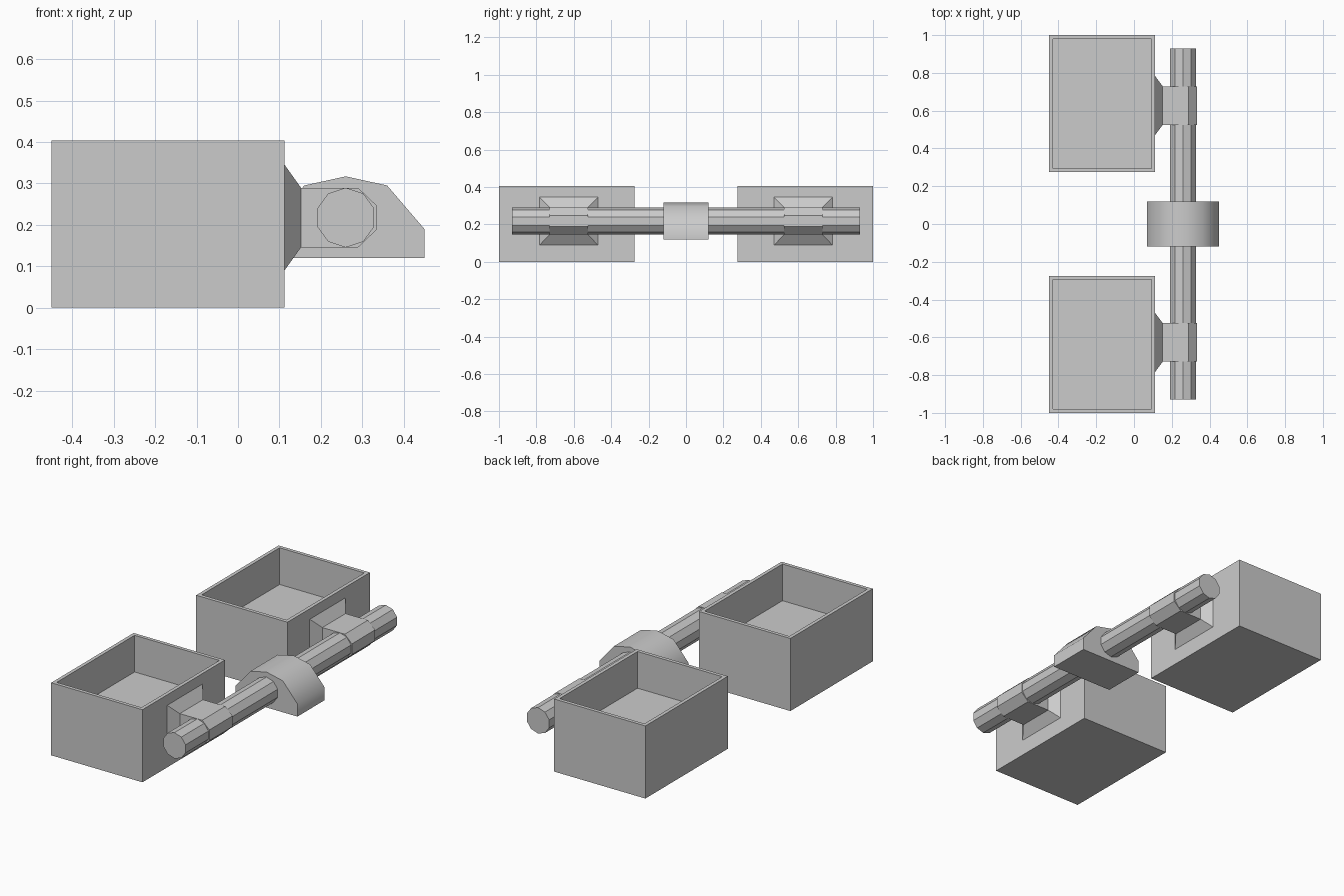
import bpy, bmesh, math

if "Cube" in bpy.data.objects:
    bpy.data.objects.remove(bpy.data.objects["Cube"])

AX, AZ = 0.26, 0.2175   # shaft axis


def finish(name, bm):
    bmesh.ops.recalc_face_normals(bm, faces=bm.faces[:])
    mesh = bpy.data.meshes.new(name)
    bm.to_mesh(mesh)
    bm.free()
    obj = bpy.data.objects.new(name, mesh)
    bpy.context.collection.objects.link(obj)
    return obj


def loft(bm, loops, caps=(True, True)):
    """Bridge successive vertex loops, optionally capping the ends."""
    rings = [[bm.verts.new(p) for p in loop] for loop in loops]
    for a, b in zip(rings, rings[1:]):
        n = len(a)
        for i in range(n):
            j = (i + 1) % n
            bm.faces.new((a[i], a[j], b[j], b[i]))
    if caps[0]:
        bm.faces.new(rings[0])
    if caps[1]:
        bm.faces.new(rings[-1])


def prism_y(name, profile, y0, y1):
    bm = bmesh.new()
    loft(bm, [[(x, y, z) for x, z in profile] for y in (y0, y1)])
    return finish(name, bm)


def rect_z(x0, x1, y0, y1, z):
    return [(x0, y0, z), (x1, y0, z), (x1, y1, z), (x0, y1, z)]


def rect_x(x, yc, hy, hz):
    return [(x, yc - hy, AZ - hz), (x, yc + hy, AZ - hz),
            (x, yc + hy, AZ + hz), (x, yc - hy, AZ + hz)]


# Two open boxes with clamp brackets
for side, s in (("left", -1), ("right", 1)):
    y0, y1 = sorted((s * 0.275, s * 1.0))
    x0, x1, w = -0.45, 0.112, 0.02
    bm = bmesh.new()
    loft(bm, [rect_z(x0, x1, y0, y1, 0),
              rect_z(x0, x1, y0, y1, 0.404),
              rect_z(x0 + w, x1 - w, y0 + w, y1 - w, 0.404),
              rect_z(x0 + w, x1 - w, y0 + w, y1 - w, 0.20)])
    finish(f"{side}_open_box", bm)

    # Tapered mount on the box wall
    yc = s * 0.627
    bm = bmesh.new()
    loft(bm, [rect_x(x1, yc, 0.156, 0.128), rect_x(0.152, yc, 0.102, 0.072)])
    finish(f"{side}_mount", bm)

    # Arm with a faceted end wrapped around the shaft
    r = 0.072
    e = r * math.tan(math.pi / 8)
    prism_y(f"{side}_arm",
            [(0.152, AZ - r), (AX + e, AZ - r), (AX + r + 0.002, AZ - e),
             (AX + r + 0.002, AZ + e), (AX + e, AZ + r), (0.152, AZ + r)],
            yc - 0.102, yc + 0.102)

# Ten-sided shaft
ring = [math.radians(90 + 36 * i) for i in range(10)]
prism_y("shaft", [(AX + 0.072 * math.cos(a), AZ + 0.072 * math.sin(a)) for a in ring],
        -0.93, 0.93)

# Central hub: flat base, smooth domed top
half = [(0.19, 0.12), (0.19, 0.19), (0.10, 0.295)]
profile = ([(AX + x, z) for x, z in half] + [(AX, 0.317)]
           + [(AX - x, z) for x, z in reversed(half)])
hub = prism_y("center_hub", profile, -0.12, 0.12)
bpy.context.view_layer.objects.active = hub
hub.select_set(True)
bpy.ops.object.shade_smooth_by_angle(angle=math.radians(50))
